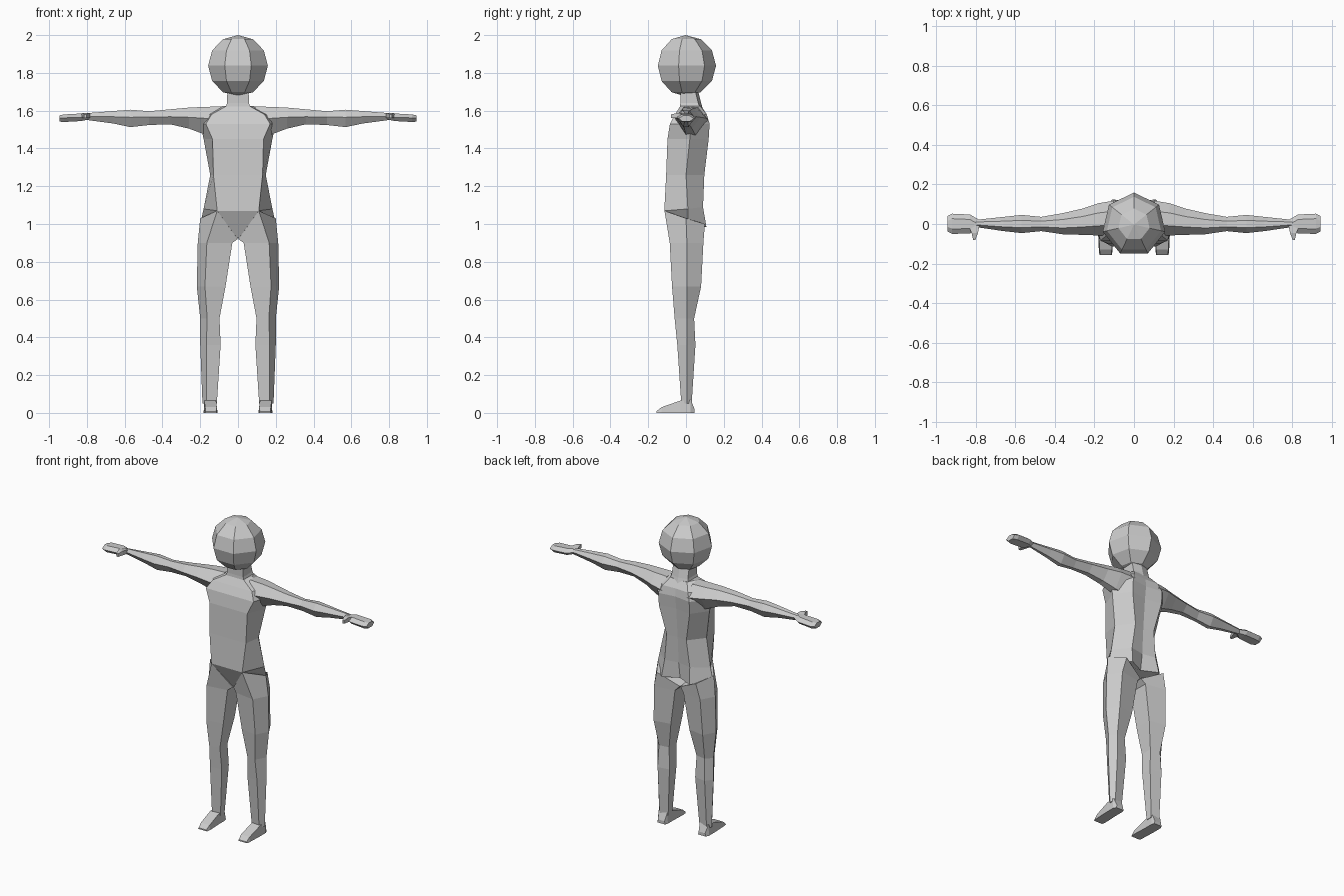
import bpy, bmesh, math
from mathutils import Vector

grey = bpy.data.materials.new("plain grey")
grey.diffuse_color = (0.6, 0.6, 0.6, 1)


def finish(name, bm, mirror=False):
    bmesh.ops.recalc_face_normals(bm, faces=bm.faces)
    me = bpy.data.meshes.new(name)
    bm.to_mesh(me)
    bm.free()
    me.materials.append(grey)
    ob = bpy.data.objects.new(name, me)
    bpy.context.collection.objects.link(ob)
    if mirror:
        ob.modifiers.new("Mirror", 'MIRROR')
    return ob


def loft(name, rings, mirror=False):
    """Skin a list of equal-length point rings and cap both ends."""
    bm = bmesh.new()
    vs = [[bm.verts.new(p) for p in r] for r in rings]
    n = len(vs[0])
    for a, b in zip(vs, vs[1:]):
        for i in range(n):
            j = (i + 1) % n
            bm.faces.new((a[i], a[j], b[j], b[i]))
    bm.faces.new(vs[0])
    bm.faces.new(vs[-1])
    return finish(name, bm, mirror)


# Head: seven-sided ball with a corner at the back
bm = bmesh.new()
bmesh.ops.create_uvsphere(bm, u_segments=7, v_segments=6, radius=0.162)
low = max(bm.verts, key=lambda v: v.co.xy.length)
turn = math.pi / 2 - math.atan2(low.co.y, low.co.x)
for v in bm.verts:
    x, y, z = v.co
    v.co = (x * math.cos(turn) - y * math.sin(turn),
            x * math.sin(turn) + y * math.cos(turn) - 0.003, z + 1.838)
finish("head", bm)


# Torso: front panel, side ridge and back with a shallow spine
def torso_ring(z, fx, fy, sx, sy, bx, by, spine, zs=None, zb=None):
    zs, zb = zs or z, zb or z
    return [(-fx, fy, z), (fx, fy, z), (sx, sy, zs), (bx, by, zb),
            (0, spine, zb), (-bx, by, zb), (-sx, sy, zs)]


loft("torso", [torso_ring(*r) for r in (
    (0.925, 0.008, -0.045, 0.198, 0.01, 0.10, 0.108, 0.06, 1.01, 0.985),
    (1.07, 0.11, -0.115, 0.182, 0.01, 0.09, 0.09, 0.075, 1.08, 1.09),
    (1.26, 0.13, -0.105, 0.147, 0.0, 0.07, 0.097, 0.085),
    (1.45, 0.135, -0.098, 0.182, 0.02, 0.11, 0.12, 0.10),
    (1.53, 0.17, -0.085, 0.20, 0.03, 0.11, 0.125, 0.11),
    (1.58, 0.14, -0.058, 0.19, 0.03, 0.09, 0.11, 0.105),
    (1.625, 0.06, -0.03, 0.08, 0.03, 0.06, 0.075, 0.08))])

# Neck
loft("neck", [[(-w, f, z), (w, f, z), (w, b - 0.015, z), (0, b, z), (-w, b - 0.015, z)]
              for z, w, f, b in ((1.59, 0.075, -0.035, 0.095),
                                 (1.64, 0.058, -0.03, 0.08),
                                 (1.72, 0.056, -0.03, 0.06))])


# Legs: five-sided, with a slanted hip line at the top
def leg_ring(z, xi, xf, xo, yf, yb):
    return [(xi, yf * 0.75, z), (xf, yf, z), (xo, 0.005, z),
            (xf, yb, z), (xi, yb * 0.75, z)]


hip = [(0.002, -0.05, 0.92), (0.11, -0.114, 1.07), (0.20, 0.0, 1.03),
       (0.14, 0.10, 1.0), (0.002, 0.06, 0.93)]
loft("leg", [hip] + [leg_ring(*r) for r in (
    (0.90, 0.03, 0.165, 0.213, -0.086, 0.092),
    (0.67, 0.066, 0.175, 0.218, -0.074, 0.08),
    (0.50, 0.098, 0.163, 0.20, -0.06, 0.043),
    (0.36, 0.092, 0.168, 0.20, -0.046, 0.05),
    (0.05, 0.112, 0.168, 0.188, -0.025, 0.03))], True)

# Feet: wedge from heel to toe
loft("foot", [[(a, y, 0), (b, y, 0), (b - 0.004, y, h), (a + 0.004, y, h)]
              for y, a, b, h in ((0.045, 0.118, 0.172, 0.02),
                                 (0.025, 0.112, 0.182, 0.07),
                                 (-0.03, 0.112, 0.182, 0.065),
                                 (-0.13, 0.108, 0.178, 0.03),
                                 (-0.157, 0.112, 0.175, 0.008))], True)


# Arms: six-sided, with ridges along front and back
def arm_ring(x, yf, yb, zt, zb, zm):
    d = yb - yf
    return [(x, yf, zm), (x, yf + 0.3 * d, zt), (x, yb - 0.3 * d, zt - 0.004),
            (x, yb, zm), (x, yb - 0.35 * d, zb), (x, yf + 0.35 * d, zb)]


loft("arm", [arm_ring(*r) for r in (
    (0.09, -0.06, 0.12, 1.622, 1.45, 1.55),
    (0.18, -0.058, 0.105, 1.62, 1.475, 1.56),
    (0.26, -0.055, 0.078, 1.616, 1.505, 1.565),
    (0.36, -0.052, 0.055, 1.607, 1.528, 1.568),
    (0.47, -0.036, 0.036, 1.597, 1.524, 1.566),
    (0.57, -0.046, 0.046, 1.605, 1.513, 1.565),
    (0.66, -0.036, 0.036, 1.598, 1.532, 1.568),
    (0.81, -0.014, 0.02, 1.586, 1.552, 1.57))], True)

# Hands: flat mitten
loft("hand", [[(x, f, zm), (x, f + 0.025, zt), (x, b - 0.025, zt),
               (x, b, zm), (x, b - 0.02, zb), (x, f + 0.02, zb)]
              for x, f, b, zt, zm, zb in (
    (0.785, -0.018, 0.022, 1.585, 1.57, 1.555),
    (0.83, -0.048, 0.048, 1.585, 1.565, 1.545),
    (0.92, -0.05, 0.052, 1.58, 1.562, 1.54),
    (0.945, -0.038, 0.04, 1.575, 1.56, 1.542))], True)

# Thumbs
loft("thumb", [[(a, y, 1.56), (b, y, 1.56), (b, y, zt), (a, y, zt)]
               for y, a, b, zt in ((0.0, 0.78, 0.84, 1.582),
                                   (-0.045, 0.79, 0.822, 1.588),
                                   (-0.08, 0.802, 0.814, 1.58))], True)
